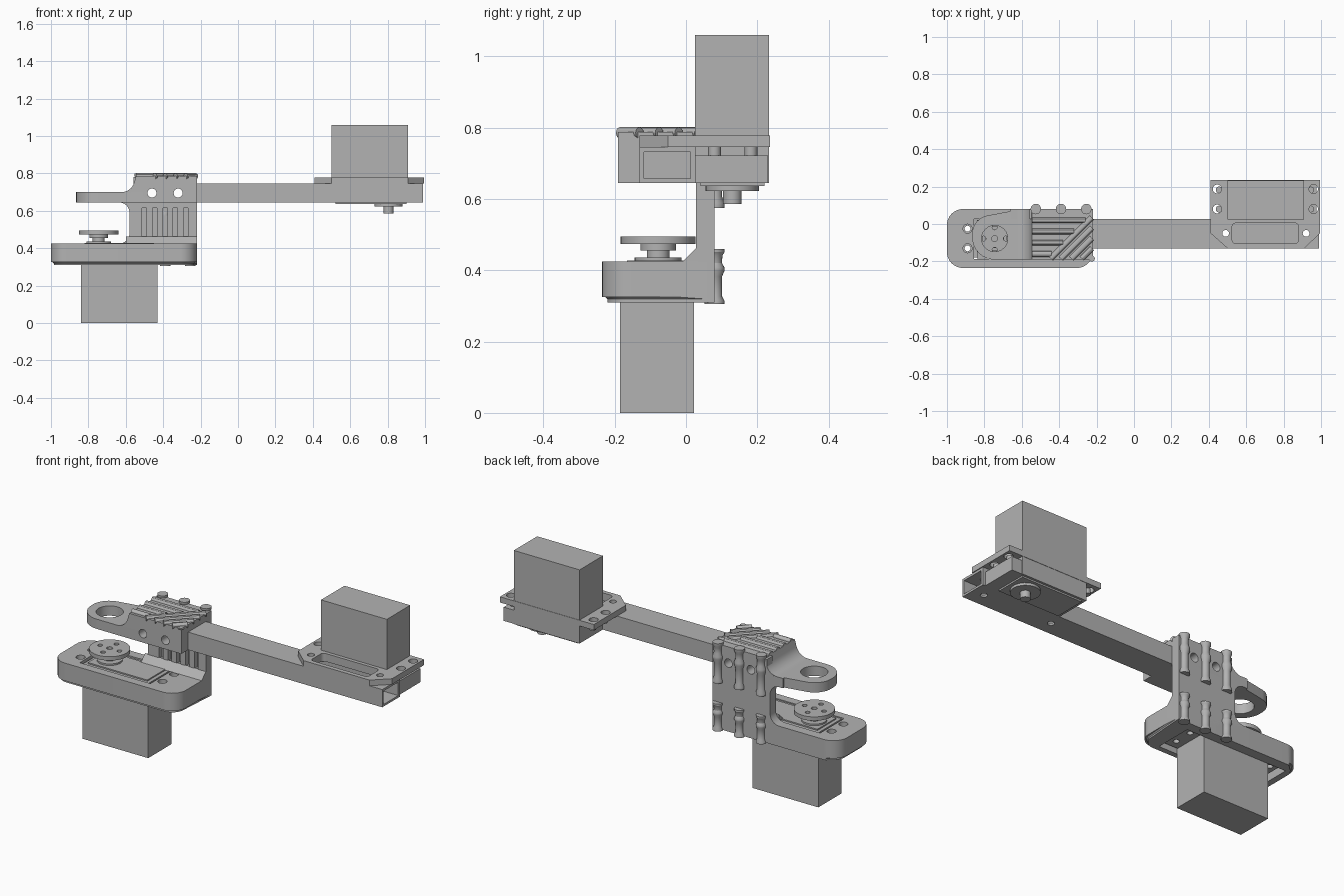
import bpy, bmesh, math
from mathutils import Vector

cube = bpy.data.objects.get("Cube")
if cube:
    bpy.data.objects.remove(cube, do_unlink=True)

grey = bpy.data.materials.new("plain grey")
grey.use_nodes = True
grey.diffuse_color = (0.45, 0.45, 0.45, 1)
grey.node_tree.nodes["Principled BSDF"].inputs["Base Color"].default_value = (0.45, 0.45, 0.45, 1)


def finish(name, bm):
    bmesh.ops.recalc_face_normals(bm, faces=bm.faces)
    mesh = bpy.data.meshes.new(name)
    bm.to_mesh(mesh)
    bm.free()
    mesh.materials.append(grey)
    obj = bpy.data.objects.new(name, mesh)
    bpy.context.collection.objects.link(obj)
    return obj


def outline(corners, steps=8):
    """Turn (a, b, radius) corners into a polygon with rounded corners."""
    pts = []
    for i, c in enumerate(corners):
        p = Vector(c[:2])
        r = c[2] if len(c) > 2 else 0
        if not r:
            pts.append(p)
            continue
        d1 = (Vector(corners[i - 1][:2]) - p).normalized()
        d2 = (Vector(corners[(i + 1) % len(corners)][:2]) - p).normalized()
        half = d1.angle(d2) / 2
        t = r / math.tan(half)
        centre = p + (d1 + d2).normalized() * (r / math.sin(half))
        a, b = p + d1 * t - centre, p + d2 * t - centre
        pts += [centre + a.lerp(b, k / steps).normalized() * r for k in range(steps + 1)]
    return pts


def prism(name, corners, lo, hi, axis="z"):
    """Extrude an outline along an axis; outlines are xy, xz or yz."""
    place = {"z": lambda p: (p.x, p.y, lo), "y": lambda p: (p.x, lo, p.y), "x": lambda p: (lo, p.x, p.y)}[axis]
    depth = Vector([(hi - lo) if a == axis else 0 for a in "xyz"])
    bm = bmesh.new()
    face = bm.faces.new([bm.verts.new(place(p)) for p in outline(corners)])
    new = bmesh.ops.extrude_face_region(bm, geom=[face])["geom"]
    bmesh.ops.translate(bm, vec=depth, verts=[v for v in new if isinstance(v, bmesh.types.BMVert)])
    return finish(name, bm)


def box(name, x, y, z, r=0):
    return prism(name, [(x[0], y[0], r), (x[1], y[0], r), (x[1], y[1], r), (x[0], y[1], r)], *z)


def rod(name, start, end, r, sides=24):
    start, end = Vector(start), Vector(end)
    bm = bmesh.new()
    bmesh.ops.create_cone(bm, cap_ends=True, segments=sides, radius1=r, radius2=r, depth=(end - start).length)
    bmesh.ops.rotate(bm, verts=bm.verts, matrix=(end - start).to_track_quat("Z", "Y").to_matrix())
    bmesh.ops.translate(bm, verts=bm.verts, vec=(start + end) / 2)
    return finish(name, bm)


def lathe(name, x, y, profile, sides=32):
    """Stack of rings given as (radius, z), capped at both ends."""
    bm = bmesh.new()
    rings = [[bm.verts.new((x + r * math.cos(math.tau * k / sides), y + r * math.sin(math.tau * k / sides), z))
              for k in range(sides)] for r, z in profile]
    for low, up in zip(rings, rings[1:]):
        for k in range(sides):
            n = (k + 1) % sides
            bm.faces.new((low[k], low[n], up[n], up[k]))
    bm.faces.new(rings[0])
    bm.faces.new(rings[-1])
    return finish(name, bm)


def apply(obj, mod):
    bpy.context.view_layer.objects.active = obj
    bpy.ops.object.modifier_apply(modifier=mod.name)


def combine(obj, *tools, mode="DIFFERENCE"):
    for tool in tools:
        mod = obj.modifiers.new("combine", "BOOLEAN")
        mod.operation, mod.object, mod.solver = mode, tool, "EXACT"
        apply(obj, mod)
        bpy.data.objects.remove(tool, do_unlink=True)


def hole(x, y, z0, z1, r):
    return rod("cutter", (x, y, z0), (x, y, z1), r)


# Lower base slab with softened bottom rim and a pocket underneath
base = prism("base_slab", [(-1, -.235, .085), (-.22, -.235, .085), (-.22, .08), (-1, .08, .085)], .31, .425)
bm = bmesh.new()
bm.from_mesh(base.data)
rim = [e for e in bm.edges if all(v.co.z < .32 and v.co.y < .079 for v in e.verts)]
bmesh.ops.bevel(bm, geom=rim, offset=.015, segments=3, affect="EDGES")
bm.to_mesh(base.data)
bm.free()
combine(base, box("cutter", (-.95, -.32), (-.19, .025), (.25, .385)),
        box("cutter", (-.855, -.415), (-.187, .027), (.37, .5)),
        *[hole(x, y, .3, .5, .024) for x in (-.89, -.38) for y in (-.13, -.025)])

# Lower motor with tabs and screws
box("lower_motor_body", (-.84, -.43), (-.185, .022), (0, .42))
box("lower_motor_top", (-.82, -.45), (-.165, .002), (.41, .427))
tabs = box("lower_motor_tabs", (-.93, -.34), (-.18, .02), (.335, .36))
combine(tabs, *[hole(x, y, .3, .4, .016) for x in (-.89, -.38) for y in (-.13, -.025)])

# Output horn
hx, hy = -.745, -.078
lathe("horn_hub", hx, hy, [(.066, .42), (.066, .436), (.032, .436), (.032, .455), (.05, .455), (.05, .476)])
horn = lathe("horn_disc", hx, hy, [(.105, .473), (.105, .495)], 48)
combine(horn, hole(hx, hy, .48, .6, .016),
        *[hole(hx + .06 * math.cos(a), hy + .06 * math.sin(a), .46, .6, .013)
          for a in (k * math.pi / 2 for k in range(4))])

# Back wall, flared into base and arm
wall = prism("back_wall", [(-.22, .32), (-.22, .78), (-.56, .78), (-.56, .70), (-.66, .70), (-.66, .645),
                           (-.58, .645, .055), (-.58, .425, .055), (-.66, .425), (-.66, .32)], .028, .08, "y")
combine(wall, *[box("cutter", (x - .012, x + .012), (0, .055), (.46, .615))
                for x in (-.5 + .055 * k for k in range(5))])
prism("wall_fillet", [(.03, .424), (-.01, .424), (.03, .424 + .04, 0)][::-1], -.6, -.22, "x")

# Upper clamp with bearing arm
clamp = prism("upper_clamp", [(-.22, -.19), (-.22, .08), (-.6, .08, .12), (-.865, .03, .1), (-.865, -.19, .118)],
              .6, .9)
combine(clamp, prism("cutter", [(-.95, .645), (-.95, .70), (-.57, .70, .07), (-.545, .787), (-.1, .787), (-.1, .645)],
                     -.5, .5, "y"), mode="INTERSECT")
combine(clamp, hole(hx, hy, .6, .75, .07))
for part in (clamp, wall):
    combine(part, *[rod("cutter", (x, -.4, .695), (x, .3, .695), .024) for x in (-.46, -.32)])

# Cane strips over the clamp: a straight set and a slanted set
for k in range(4):
    y = .02 - .06 * k
    rod("straight_cane", (-.545, y, .785), (y - .28, y, .785), .016, 12)
for k in range(5):
    c = -.26 + .055 * k
    rod("slanted_cane", (-.185 + c, -.185, .785), (-.225, -.225 - c, .785), .016, 12)

# Jointed cane posts on the back
for x in (-.525, -.39, -.255):
    for z0, z1 in ((.305, .46), (.575, .8)):
        h = z1 - z0
        lathe("cane_post", x, .08, [(r, z0 + h * t) for r, t in (
            (.028, 0), (.028, .06), (.021, .14), (.021, .5), (.028, .6), (.028, .66), (.021, .74),
            (.022, .88), (.028, .94), (.028, 1))], 20)

# Hollow beam
beam = box("beam", (-.25, .99), (-.13, .027), (.645, .745))
combine(beam, box("cutter", (-.2, 1.1), (-.118, .012), (.657, .732)))

# Upper motor mount plate
plate = prism("mount_plate", [(.41, -.05), (.41, .235), (.995, .235), (.995, -.05), (.91, -.13), (.5, -.13)],
              .745, .777)
combine(plate, *[hole(x, y, .7, .9, .024) for x in (.445, .96) for y in (.08, .187)])
for part in (plate, beam):
    combine(part, box("cutter", (.525, .88), (-.105, .005), (.725, .85), .02),
            *[hole(x, -.05, .6, .9, .018) for x in (.49, .92)])

# Upper motor with support block, screws, boss and shaft
box("upper_motor_body", (.5, .91), (.025, .233), (.645, 1.06))
box("motor_bottom_panel", (.52, .9), (.04, .22), (.636, .65))
box("support_block", (.905, .975), (.027, .23), (.645, .722))
lathe("motor_boss", .805, .13, [(.05, .622), (.075, .622), (.075, .64)])
lathe("motor_shaft", .805, .13, [(.026, .585), (.026, .64)])
for x in (.455, .945):
    for y in (.08, .182):
        rod("mount_screw", (x, y, .718), (x, y, .75), .018)

# Crisp edges, smooth curves
bpy.ops.object.select_all(action="DESELECT")
for obj in bpy.context.scene.objects:
    if obj.type == "MESH":
        obj.select_set(True)
        bpy.context.view_layer.objects.active = obj
bpy.ops.object.shade_smooth_by_angle(angle=math.radians(30))
